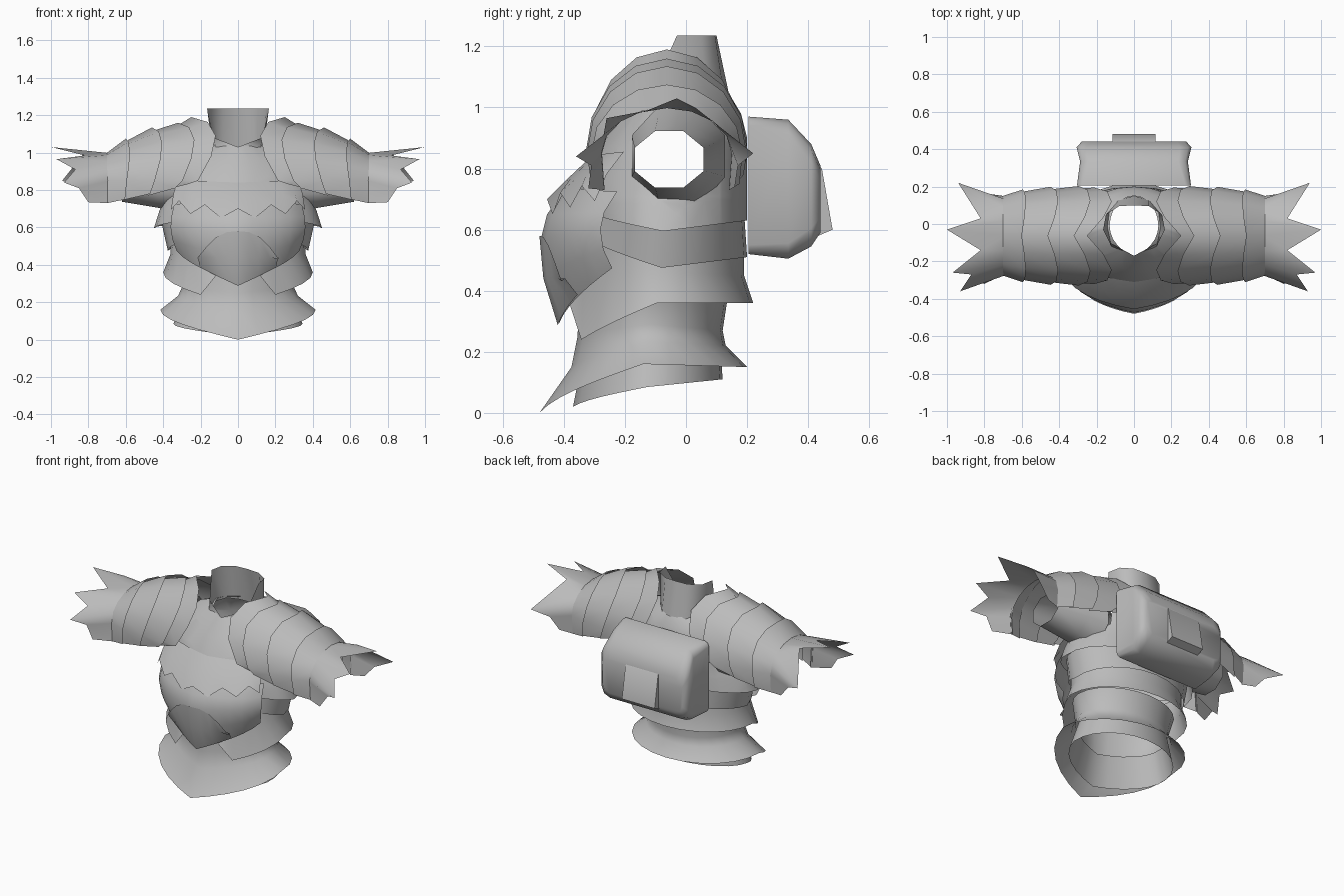
import bpy, bmesh
from math import sin, cos, pi, radians
from mathutils import Vector

cube = bpy.data.objects.get("Cube")
if cube:
    bpy.data.objects.remove(cube, do_unlink=True)

steel = bpy.data.materials.new("grey_steel")
steel.use_nodes = True
grey = (.5, .5, .5, 1)
steel.diffuse_color = grey
steel.node_tree.nodes["Principled BSDF"].inputs["Base Color"].default_value = grey


def finish(name, bm):
    """Weld, face outward, shade smooth with sharp edges, and link."""
    bmesh.ops.remove_doubles(bm, verts=bm.verts, dist=.0005)
    bmesh.ops.recalc_face_normals(bm, faces=bm.faces)
    middle = sum((v.co for v in bm.verts), Vector()) / len(bm.verts)
    outward = sum(f.normal.dot(f.calc_center_median() - middle) * f.calc_area()
                  for f in bm.faces)
    if outward < 0:
        bmesh.ops.reverse_faces(bm, faces=bm.faces)
    mesh = bpy.data.meshes.new(name)
    bm.to_mesh(mesh)
    bm.free()
    mesh.materials.append(steel)
    mesh.shade_smooth()
    mesh.set_sharp_from_angle(angle=radians(70))
    obj = bpy.data.objects.new(name, mesh)
    bpy.context.collection.objects.link(obj)
    return obj


def loft(rows, closed=False, cap=False, side=1):
    """Bridge rows of equally many points into an open sheet or a tube."""
    bm = bmesh.new()
    grid = [[bm.verts.new((side * x, y, z)) for x, y, z in row] for row in rows]
    count = len(grid[0])
    for a, b in zip(grid, grid[1:]):
        for i in range(count if closed else count - 1):
            j = (i + 1) % count
            bm.faces.new((a[i], a[j], b[j], b[i]))
    if cap:
        bm.faces.new(grid[0])
        bm.faces.new(grid[-1])
    return bm


def hoop(half_width, front, back, z_front, z_side, z_back, reach=pi, steps=24):
    """Keeled body section, swept from the front centre round to both sides."""
    points = []
    for i in range(steps + 1):
        t = reach * (2 * i / steps - 1)
        a = abs(t)
        slope = 1 - a / (pi / 2)
        if slope > 0:
            bulge = .6 * cos(a) + .4 * slope
            z = z_side + (z_front - z_side) * slope
        else:
            bulge = cos(a)
            z = z_side + (z_back - z_side) * -bulge
        y = (front + back) / 2 - (back - front) / 2 * bulge
        points.append((half_width * sin(t), y, z))
    return points


def band(name, *sections):
    return finish(name, loft([hoop(*s) for s in sections]))


# Skirt tiers
band("inner_skirt", (.29, -.33, .11, .22, .26, .25), (.345, -.37, .12, .02, .085, .11))
band("waist_skirt", (.33, -.35, .14, .40, .40, .40), (.295, -.355, .12, .25, .29, .27),
     (.32, -.375, .13, .15, .235, .22), (.415, -.48, .2, 0, .16, .15))

# Abdomen tier, its lower edge cut away below the belly
abdomen = [hoop(.365, -.35, .19, .6, .6, .6), hoop(.36, -.36, .19, .45, .46, .45),
           hoop(.40, -.41, .22, .18, .36, .36)]
abdomen[-1] = [(x, y, .36 if abs(x) < .19 and y < 0 else z) for x, y, z in abdomen[-1]]
finish("abdomen_tier", loft(abdomen))
band("rib_tier", (.41, -.33, .19, .66, .63, .66), (.375, -.36, .2, .6, .475, .51))

# Upper torso with an eight-sided armhole cut through each side
torso = loft([hoop(*s) for s in (
    (.13, -.17, .15, 1.03, 1.06, 1.03), (.24, -.25, .18, .93, 1.03, .98),
    (.34, -.32, .2, .82, .93, .9), (.37, -.36, .2, .74, .8, .78),
    (.42, -.36, .2, .68, .69, .7), (.45, -.35, .2, .67, .595, .63))])
arm_centre = Vector((0, -.03, .85))
arm_radius = .14
directions = [Vector((0, cos(k * pi / 4), sin(k * pi / 4))) for k in range(8)]


def armhole_faces(radius):
    found = []
    for f in torso.faces:
        c = f.calc_center_median()
        if abs(c.x) > .15 and all((c - arm_centre).dot(d) < radius for d in directions):
            found.append(f)
    return found


for d in directions:
    faces = armhole_faces(arm_radius * 2)
    edges = {e for f in faces for e in f.edges}
    verts = {v for f in faces for v in f.verts}
    bmesh.ops.bisect_plane(torso, geom=faces + list(edges) + list(verts),
                           plane_co=arm_centre + d * arm_radius, plane_no=d)
bmesh.ops.delete(torso, geom=armhole_faces(arm_radius), context="FACES")
finish("upper_torso", torso)

# Chest bib with a jagged lower edge, sunk into the chest along its top
arc = dict(reach=1.2, steps=10)
bib = [hoop(.345, -.31, 0, .84, .86, 0, **arc), hoop(.37, -.395, 0, .76, .79, 0, **arc),
       hoop(.385, -.455, 0, .67, .74, 0, **arc)]
bib[-1] = [(x, y, z + (.03 if i % 2 else -.03)) for i, (x, y, z) in enumerate(bib[-1])]
finish("chest_bib", loft(bib))

# Bulging belly plate and the pointed keel over its lower half
arc = dict(reach=1.25, steps=12)
finish("belly_plate", loft([hoop(*s, **arc) for s in (
    (.36, -.39, .06, .74, .72, 0), (.375, -.455, .06, .65, .66, 0),
    (.38, -.475, .06, .57, .61, 0), (.37, -.46, .06, .44, .56, 0),
    (.345, -.415, .06, .295, .52, 0))]))
arc = dict(reach=.62, steps=8)
keel = [hoop(.375, -.48, .06, .58, .20, 0, **arc), hoop(.37, -.467, .06, .44, .44, 0, **arc),
        hoop(.35, -.42, .06, .288, .54, 0, **arc)]
keel[0] = [(x, y, z + .045 * sin(pi * abs(x) / .22)) for x, y, z in keel[0]]
finish("belly_keel", loft(keel))


# Collar: high at the back, falling to a low point at the front
def both_sides(half):
    return [(-x, y, z) for x, y, z in half[:0:-1]] + half


collar_top = [(0, -.17, 1.03), (.13, -.1, 1.08), (.165, -.03, 1.235),
              (.15, .05, 1.235), (.08, .095, 1.235), (0, .1, 1.235)]
collar_base = [(0, -.172, 1.02), (.12, -.12, 1.03), (.14, -.02, 1.04),
               (.13, .07, 1.03), (.08, .13, 1.01), (0, .15, 1.0)]
finish("collar", loft([both_sides(collar_base), both_sides(collar_top)]))


# Shoulder sections: an arch over the arm with a tail at each end
def arch(x, top, radius, tail, tilt=0):
    centre, base = -.063, .85
    points = []
    for i in range(9):
        a = pi * i / 8
        lean = tilt * (abs(sin(2 * a)) + .3 * (1 - sin(a)))
        points.append((x - lean, centre - radius * cos(a), base + (top - base) * sin(a)))
    tails = [(x + tilt * .2, centre + s * radius * .96, tail) for s in (-1, 1)]
    return tails[:1] + points + tails[1:]


def sleeve_ring(x, y, z, ry, rz):
    return [(x, y + ry * cos(k * pi / 4 + pi / 8), z + rz * sin(k * pi / 4 + pi / 8))
            for k in range(8)]


# Each section's inner rim sits over the outer rim of the one before it
lames = [
    (arch(.25, 1.19, .258, .83, .12), arch(.34, 1.135, .25, .81, .07)),
    (arch(.32, 1.16, .266, .81, .08), arch(.475, 1.11, .246, .77, .04)),
    (arch(.46, 1.135, .262, .78, .05), arch(.62, 1.05, .232, .745, .01)),
    (arch(.60, 1.075, .248, .75, .02), arch(.70, 1.0, .213, .73)),
]
spike_rim = [(.80, -.32, .735), (.85, -.31, .81), (.93, -.36, .84), (.87, -.27, .91),
             (.97, -.26, .965), (.82, -.14, .985), (1, -.03, 1.03), (.82, .03, 1.0),
             (.94, .22, .85), (.84, .17, .81), (.78, .16, .74)]

for label, side in (("left", 1), ("right", -1)):
    for number, (inner, outer) in enumerate(lames, start=1):
        finish(f"{label}_shoulder_lame_{number}", loft([inner, outer], side=side))
    root = arch(.69, .998, .212, .73)
    finish(f"{label}_shoulder_spikes", loft([root, spike_rim], side=side))
    finish(f"{label}_sleeve", loft([
        sleeve_ring(.30, -.025, .84, .165, .18), sleeve_ring(.43, -.035, .835, .15, .14),
        sleeve_ring(.62, -.055, .83, .122, .1)], closed=True, side=side))


# Backpack: rounded rectangles lofted backward
def rounded(y, half_width, low, high, corner):
    points = []
    for k in range(12):
        quarter, step = divmod(k, 3)
        a = pi / 2 * (quarter + step / 2)
        sx = 1 if quarter in (0, 3) else -1
        z = high - corner if quarter < 2 else low + corner
        points.append((sx * (half_width - corner) + corner * cos(a), y,
                       z + corner * sin(a)))
    return points


finish("backpack", loft([
    rounded(.205, .305, .52, .97, .03), rounded(.335, .288, .505, .96, .05),
    rounded(.41, .307, .545, .88, .06), rounded(.44, .28, .59, .81, .05)],
    closed=True, cap=True))

# Wedge panel on the back of the pack
wedge = [(.42, .82), (.445, .8), (.48, .6), (.41, .57)]
finish("backpack_panel", loft([[(x, y, z) for y, z in wedge] for x in (-.115, .115)],
                              closed=True, cap=True))
